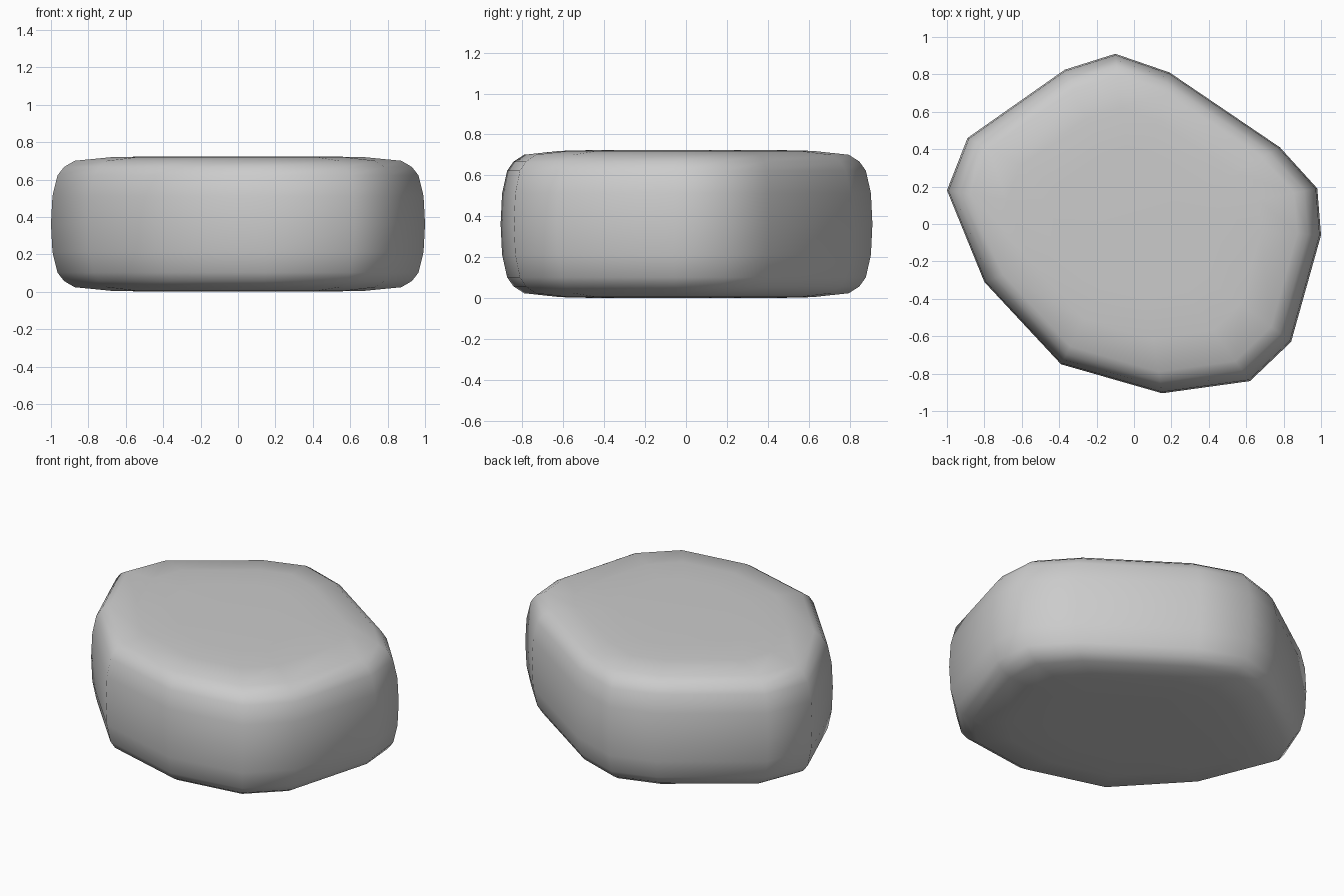
import bpy, bmesh

if "Cube" in bpy.data.objects:
    bpy.data.objects.remove(bpy.data.objects["Cube"])

# Irregular outline of the pebble seen from above
outline = [(-0.10, 0.91), (-0.37, 0.825), (-0.89, 0.46), (-1.0, 0.18),
           (-0.80, -0.31), (-0.39, -0.75), (0.15, -0.905), (0.62, -0.84),
           (0.84, -0.63), (1.0, -0.06), (0.98, 0.19), (0.78, 0.41), (0.19, 0.81)]

# Half of the side profile: (scale of outline, height above the middle)
MID = 0.363
half = [(0.992, 0.15), (0.965, 0.26), (0.93, 0.305), (0.873, 0.338),
        (0.68, 0.357), (0.45, 0.362)]
profile = [(s, -h) for s, h in reversed(half)] + [(1.0, 0.0)] + half

bm = bmesh.new()
rings = [[bm.verts.new((x * s, y * s, MID + h)) for x, y in outline]
         for s, h in profile]

# Skin between neighbouring rings
n = len(outline)
for a, b in zip(rings, rings[1:]):
    for i in range(n):
        j = (i + 1) % n
        bm.faces.new((a[i], a[j], b[j], b[i]))

# Nearly flat top and bottom
bm.faces.new(rings[0])
bm.faces.new(rings[-1])
bmesh.ops.recalc_face_normals(bm, faces=bm.faces)
for f in bm.faces:
    f.smooth = True

mesh = bpy.data.meshes.new("flat_stone")
bm.to_mesh(mesh)
bm.free()
stone = bpy.data.objects.new("flat_stone", mesh)
bpy.context.collection.objects.link(stone)
